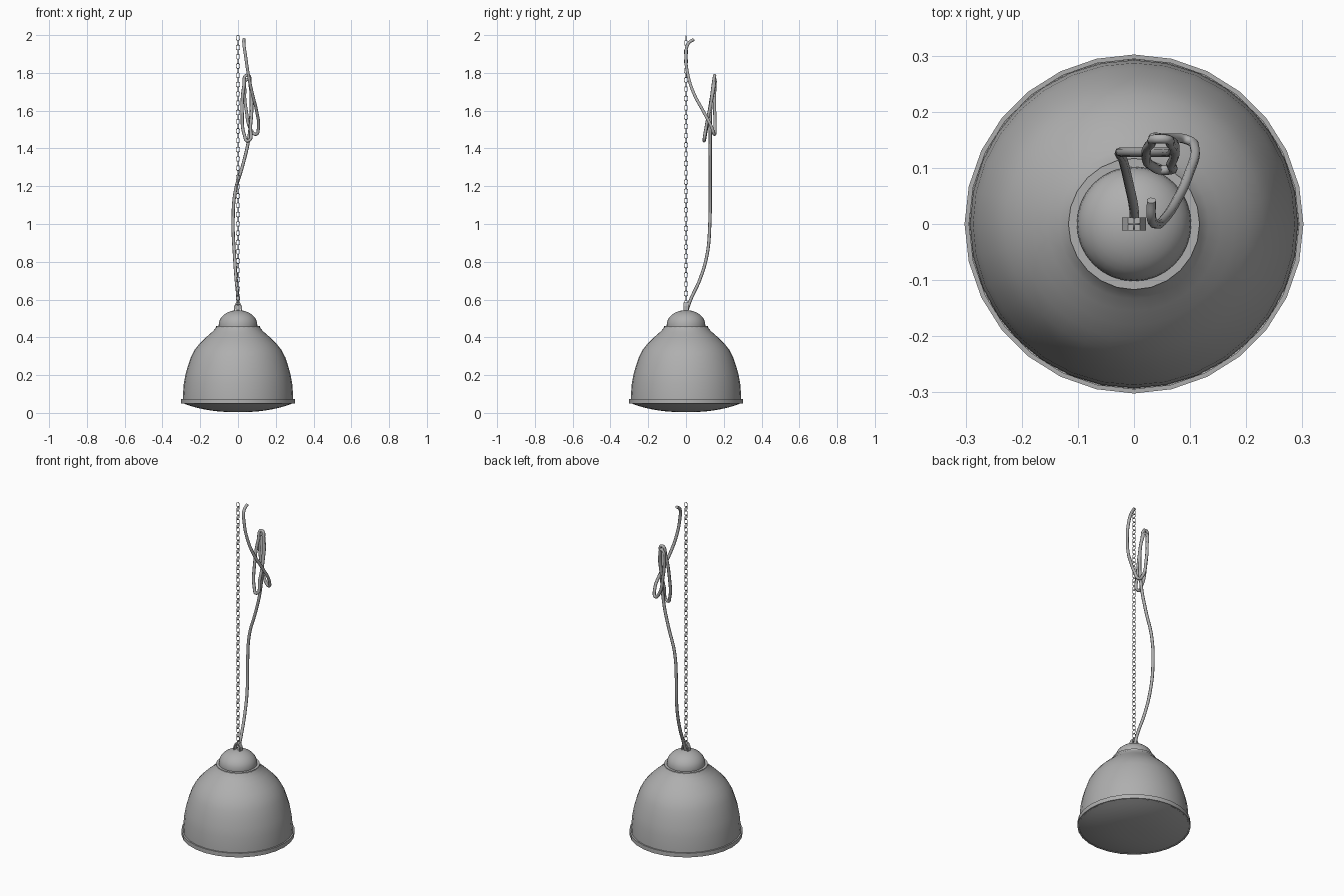
import bpy, bmesh, math
from mathutils import Vector

if "Cube" in bpy.data.objects:
    bpy.data.objects.remove(bpy.data.objects["Cube"])

# Mid grey finish shared by every part
grey = bpy.data.materials.new("mid_grey")
grey.diffuse_color = (0.43, 0.43, 0.43, 1)
grey.use_nodes = True
grey.node_tree.nodes["Principled BSDF"].inputs["Base Color"].default_value = grey.diffuse_color


def finish(obj, angle=35):
    bpy.ops.object.select_all(action='DESELECT')
    obj.select_set(True)
    bpy.context.view_layer.objects.active = obj
    if obj.type == 'CURVE':
        bpy.ops.object.convert(target='MESH')
        obj = bpy.context.view_layer.objects.active
    obj.data.materials.clear()
    obj.data.materials.append(grey)
    bpy.ops.object.shade_smooth_by_angle(angle=math.radians(angle))
    return obj


def mesh_object(name, bm):
    bmesh.ops.remove_doubles(bm, verts=bm.verts, dist=1e-5)
    bmesh.ops.recalc_face_normals(bm, faces=bm.faces)
    me = bpy.data.meshes.new(name)
    bm.to_mesh(me)
    bm.free()
    obj = bpy.data.objects.new(name, me)
    bpy.context.collection.objects.link(obj)
    return obj


def lathe(name, profile, sides=24, closed=False):
    bm = bmesh.new()
    vs = [bm.verts.new((r, 0, z)) for r, z in profile]
    pairs = list(zip(vs, vs[1:])) + ([(vs[-1], vs[0])] if closed else [])
    edges = [bm.edges.new(p) for p in pairs]
    bmesh.ops.spin(bm, geom=vs + edges, cent=(0, 0, 0), axis=(0, 0, 1),
                   angle=2 * math.pi, steps=sides)
    return finish(mesh_object(name, bm))


def tube_curve(name, radius, resolution):
    cu = bpy.data.curves.new(name, 'CURVE')
    cu.dimensions = '3D'
    cu.bevel_depth = radius
    cu.bevel_resolution = resolution
    cu.use_fill_caps = True
    obj = bpy.data.objects.new(name, cu)
    bpy.context.collection.objects.link(obj)
    return obj


# Bell shaped shade with a short neck
lathe("shade", [(0.293, 0.05), (0.292, 0.09), (0.287, 0.155), (0.278, 0.205),
                (0.265, 0.25), (0.25, 0.295), (0.23, 0.333), (0.205, 0.365),
                (0.18, 0.39), (0.155, 0.413), (0.133, 0.432), (0.122, 0.445),
                (0.115, 0.456)], 32)

# Rim band around the opening
lathe("rim", [(0.302, 0.05), (0.302, 0.074), (0.294, 0.074), (0.294, 0.05)],
      28, True)

# Bulging cover below the shade
lens = [(0.294 * i / 10, 0.004 + 0.048 * (i / 10) ** 2.4) for i in range(11)]
lathe("lens", lens, 28)

# Collar and dome cap
lathe("collar", [(0.10, 0.452), (0.117, 0.452), (0.117, 0.461), (0.10, 0.461)],
      24, True)
dome = [(0.102, 0.455)] + [(0.102 * math.cos(t), 0.468 + 0.076 * math.sin(t))
                           for t in [i * math.pi / 16 for i in range(9)]]
lathe("cap", dome, 32)

# Strap bracket on the cap
outer = [(-0.022, 0.535), (-0.021, 0.565), (-0.011, 0.584),
         (0.011, 0.584), (0.021, 0.565), (0.022, 0.535)]
inner = [(0.015, 0.535), (0.014, 0.562), (0.007, 0.577),
         (-0.007, 0.577), (-0.014, 0.562), (-0.015, 0.535)]
bm = bmesh.new()
face = bm.faces.new([bm.verts.new((x, -0.012, z)) for x, z in outer + inner])
ext = bmesh.ops.extrude_face_region(bm, geom=[face])
bmesh.ops.translate(bm, vec=(0, 0.024, 0),
                    verts=[v for v in ext["geom"] if isinstance(v, bmesh.types.BMVert)])
bm.faces.new([v for v in face.verts]) if not face.is_valid else None
finish(mesh_object("bracket", bm), 20)

# Chain of alternating oval links
LINKS, WIRE, HALF_W, HALF_L = 58, 0.0018, 0.0092, 0.0142
low, high = 0.567 + HALF_L + WIRE, 2.0 - HALF_L - WIRE
chain = tube_curve("chain", WIRE, 1)
for i in range(LINKS):
    zc = low + (high - low) * i / (LINKS - 1)
    sp = chain.data.splines.new('POLY')
    sp.points.add(11)
    sp.use_cyclic_u = True
    for k, p in enumerate(sp.points):
        a = 2 * math.pi * (k + 0.5) / 12
        side = HALF_W * math.cos(a)
        up = HALF_W * math.sin(a) + math.copysign(HALF_L - HALF_W, math.sin(a))
        p.co = (side, 0, zc + up, 1) if i % 2 else (0, side, zc + up, 1)
finish(chain, 60)

# Slack cord with a loose double loop near the top
path = [(0, 0, 0.53), (0, 0.025, 0.6), (-0.010, 0.075, 0.71),
        (-0.019, 0.112, 0.84), (-0.026, 0.126, 1.0), (-0.015, 0.128, 1.17),
        (0.025, 0.128, 1.31), (0.055, 0.128, 1.44), (0.069, 0.13, 1.6),
        (0.065, 0.143, 1.73), (0.048, 0.152, 1.787), (0.031, 0.144, 1.73),
        (0.022, 0.122, 1.59), (0.034, 0.102, 1.47), (0.052, 0.096, 1.44),
        (0.066, 0.108, 1.52), (0.073, 0.132, 1.64), (0.066, 0.148, 1.73),
        (0.05, 0.153, 1.765), (0.036, 0.152, 1.70), (0.044, 0.152, 1.60),
        (0.068, 0.153, 1.50), (0.095, 0.15, 1.475), (0.108, 0.137, 1.51),
        (0.098, 0.09, 1.60), (0.076, 0.042, 1.69), (0.055, 0.01, 1.79),
        (0.04, 0.0, 1.89), (0.031, 0.012, 1.955), (0.031, 0.042, 1.978)]
cord = tube_curve("cord", 0.0085, 2)
cord.data.resolution_u = 8
sp = cord.data.splines.new('BEZIER')
sp.bezier_points.add(len(path) - 1)
for p, co in zip(sp.bezier_points, path):
    p.co = Vector(co)
    p.handle_left_type = p.handle_right_type = 'AUTO'
finish(cord, 60)
